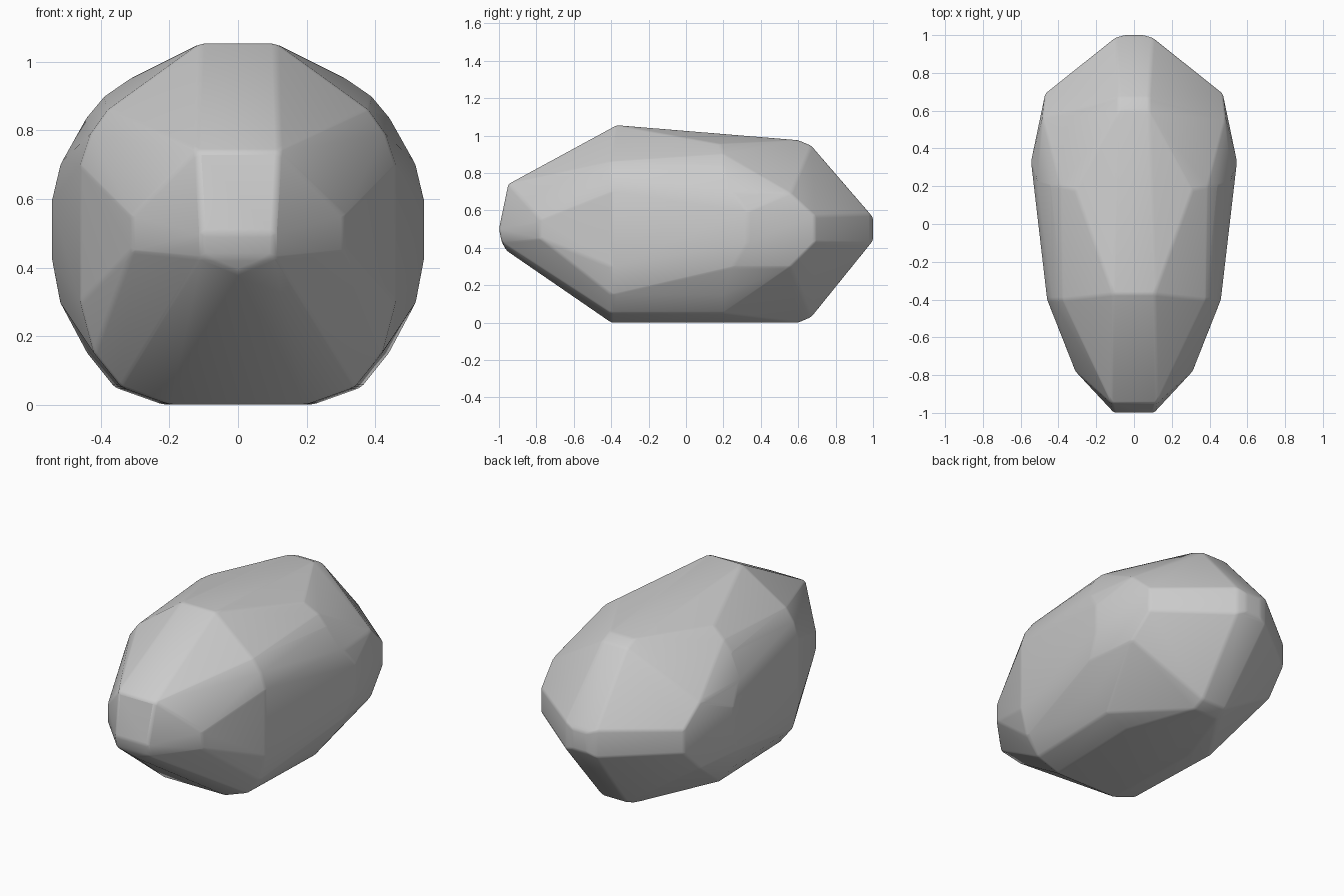
import bpy
import bmesh
import math

cube = bpy.data.objects.get("Cube")
if cube:
    bpy.data.objects.remove(cube, do_unlink=True)


def make_material(name, colour):
    mat = bpy.data.materials.new(name)
    mat.use_nodes = True
    mat.diffuse_color = colour
    mat.node_tree.nodes["Principled BSDF"].inputs["Base Color"].default_value = colour
    return mat


# Corner points of one half of the boulder, mirrored across x
nose = [(0.12, -0.95, 0.74), (0.105, -1, 0.5), (0.105, -0.985, 0.43),
        (0, -0.96, 0.385), (0.31, -0.78, 0.55), (0.31, -0.78, 0.45)]
shoulder = [(0.11, -0.37, 1.055), (0.38, -0.4, 0.86), (0.43, -0.4, 0.79),
            (0.46, -0.4, 0.7), (0.46, -0.4, 0.3), (0.42, -0.4, 0.15),
            (0.34, -0.4, 0.05), (0.2, -0.4, 0)]
belly = [(0.31, 0.18, 0.955), (0.39, 0.2, 0.9), (0.44, 0.2, 0.84),
         (0.52, 0.25, 0.7), (0.545, 0.33, 0.59), (0.545, 0.33, 0.43),
         (0.52, 0.25, 0.3), (0.44, 0.2, 0.15), (0.36, 0.2, 0.05), (0.22, 0.2, 0)]
haunch = [(0.08, 0.6, 0.975), (0.08, 0.67, 0.945), (0.485, 0.56, 0.69),
          (0.47, 0.69, 0.57), (0.47, 0.69, 0.43), (0.485, 0.56, 0.3),
          (0.08, 0.67, 0.03), (0.08, 0.6, 0)]
tail = [(0.1, 0.985, 0.58), (0.1, 0.985, 0.42), (0.05, 1, 0.56), (0.05, 1, 0.44)]

# Boulder: convex skin around the mirrored corners
bm = bmesh.new()
for x, y, z in nose + shoulder + belly + haunch + tail:
    for side in ((1, -1) if x else (1,)):
        bm.verts.new((side * x, y, z))
hull = bmesh.ops.convex_hull(bm, input=bm.verts)
loose = set(hull["geom_interior"]) | set(hull["geom_unused"])
bmesh.ops.delete(bm, geom=[v for v in loose if isinstance(v, bmesh.types.BMVert)],
                 context="VERTS")
bmesh.ops.dissolve_limit(bm, angle_limit=math.radians(2),
                         verts=bm.verts, edges=bm.edges)
bmesh.ops.recalc_face_normals(bm, faces=bm.faces)
mesh = bpy.data.meshes.new("boulder")
bm.to_mesh(mesh)
bm.free()

boulder = bpy.data.objects.new("boulder", mesh)
bpy.context.collection.objects.link(boulder)
mesh.materials.append(make_material("stone grey", (0.6, 0.6, 0.6, 1)))

# Softly worn edges
bevel = boulder.modifiers.new("worn edges", "BEVEL")
bevel.width = 0.012
bevel.segments = 2
bevel.limit_method = "ANGLE"
bevel.angle_limit = math.radians(12)

bpy.context.view_layer.objects.active = boulder
boulder.select_set(True)
bpy.ops.object.shade_smooth_by_angle(angle=math.radians(40))
